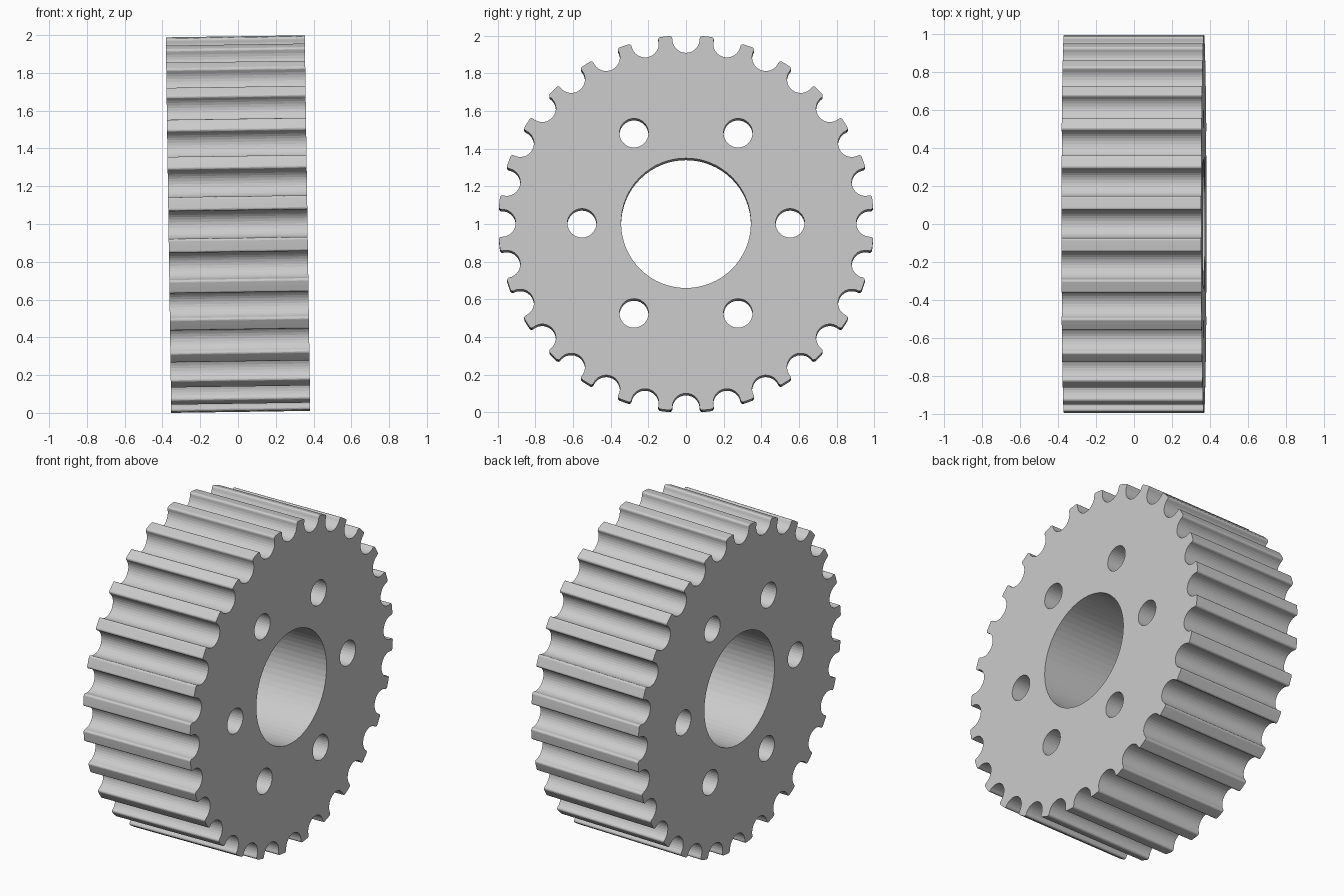
import bpy, bmesh, math
from mathutils import Vector, Matrix

cube = bpy.data.objects.get("Cube")
if cube:
    bpy.data.objects.remove(cube, do_unlink=True)

TEETH = 28
OUTER = 0.998          # tip radius
GROOVE = 0.073         # groove radius
GROOVE_AT = 0.978      # groove centre distance
FILLET = 0.013         # tooth corner rounding
WIDTH = 0.736
TILT = 0.0145


def arc(centre, radius, start, end, steps):
    return [centre + radius * Vector((math.cos(a), math.sin(a)))
            for a in (start + (end - start) * i / steps for i in range(steps + 1))]


def groove_profile():
    # Round groove blended into the tooth tips by tangent fillets
    reach = OUTER - FILLET
    phi = math.acos((reach ** 2 + GROOVE_AT ** 2 - (GROOVE + FILLET) ** 2)
                    / (2 * reach * GROOVE_AT))
    centre = Vector((GROOVE_AT, 0))
    corner = reach * Vector((math.cos(phi), math.sin(phi)))
    d = corner - centre
    alpha = math.atan2(d.y, d.x)
    upper = arc(corner, FILLET, alpha - math.pi, phi, 5)
    lower = [Vector((p.x, -p.y)) for p in reversed(upper)]
    bowl = arc(centre, GROOVE, -alpha, alpha - 2 * math.pi, 16)
    return lower + bowl[1:-1] + upper


def gear_outline():
    points = []
    pitch = 2 * math.pi / TEETH
    for i in range(TEETH):
        turn = Matrix.Rotation(i * pitch, 2)
        points += [turn @ p for p in groove_profile()]
        points.append(turn @ (OUTER * Vector((math.cos(pitch / 2), math.sin(pitch / 2)))))
    return points


def circle(centre, radius, sides):
    return arc(centre, radius, 0, 2 * math.pi, sides)[:-1]


def add_loop(bm, points):
    verts = [bm.verts.new((-WIDTH / 2, p.x, p.y)) for p in points]
    return [bm.edges.new((v, verts[i - 1])) for i, v in enumerate(verts)]


# Gear face with bore and ring of six bolt holes
bm = bmesh.new()
edges = add_loop(bm, gear_outline())
edges += add_loop(bm, circle(Vector((0, 0)), 0.345, 64))
for i in range(6):
    a = i * math.pi / 3
    edges += add_loop(bm, circle(0.553 * Vector((math.cos(a), math.sin(a))), 0.077, 32))
bmesh.ops.triangle_fill(bm, use_beauty=True, edges=edges)

# Thickness of the gear
result = bmesh.ops.extrude_face_region(bm, geom=bm.faces[:], use_keep_orig=True)
top = [g for g in result["geom"] if isinstance(g, bmesh.types.BMVert)]
bmesh.ops.translate(bm, verts=top, vec=(WIDTH, 0, 0))
bmesh.ops.recalc_face_normals(bm, faces=bm.faces[:])

# Slight lean of the axle, then stand on the ground
bm.transform(Matrix.Translation((0, 0, 1)) @ Matrix.Rotation(-TILT, 4, 'Y'))
low = min(v.co.z for v in bm.verts)
bmesh.ops.translate(bm, verts=bm.verts[:], vec=(0, 0, -low))

mesh = bpy.data.meshes.new("toothed_pulley")
bm.to_mesh(mesh)
bm.free()
pulley = bpy.data.objects.new("toothed_pulley", mesh)
bpy.context.collection.objects.link(pulley)

# Plain grey metal
grey = bpy.data.materials.new("light_grey")
grey.use_nodes = True
colour = (0.6, 0.6, 0.6, 1)
grey.diffuse_color = colour
for node in grey.node_tree.nodes:
    if node.type == 'BSDF_PRINCIPLED':
        node.inputs["Base Color"].default_value = colour
mesh.materials.append(grey)
